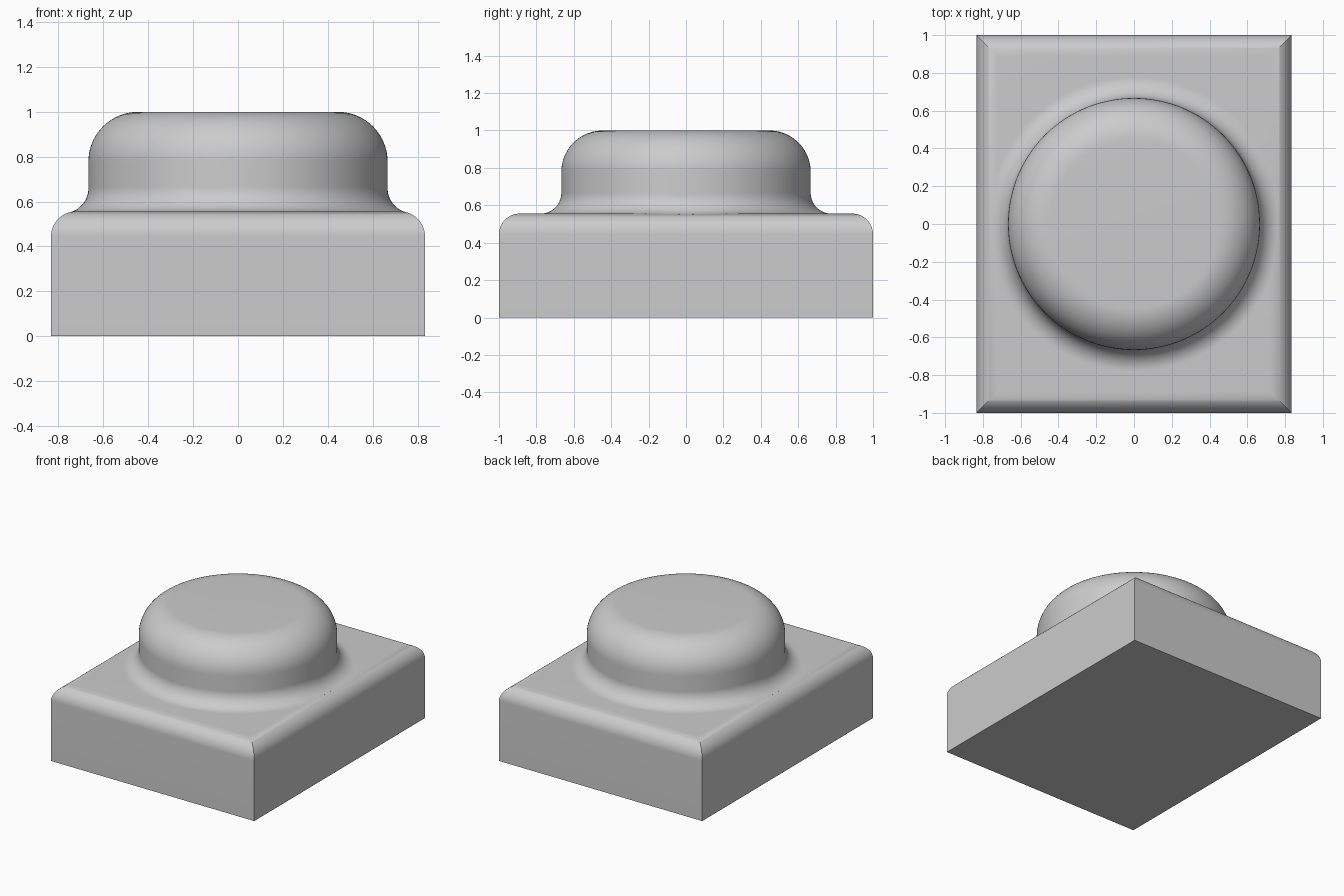
import bpy, bmesh, math

cube = bpy.data.objects.get("Cube")
if cube:
    bpy.data.objects.remove(cube, do_unlink=True)

UNIT = 1 / 9
HALF_X, HALF_Y, BLOCK_TOP = 7.5 * UNIT, 1.0, 5 * UNIT
EDGE = UNIT              # rounding of the block's top edges, and the fillet radius
BOSS_R, BOSS_TOP, BOSS_EDGE = 6 * UNIT, 1.0, 2 * UNIT
STEPS, SEGMENTS = 20, 160

grey = bpy.data.materials.new("plain_grey")
grey.use_nodes = True
colour = (0.6, 0.6, 0.6, 1)
grey.diffuse_color = colour
grey.node_tree.nodes["Principled BSDF"].inputs["Base Color"].default_value = colour


def arc(start, end):
    """Evenly spaced angles between two directions."""
    return [start + (end - start) * i / STEPS for i in range(STEPS + 1)]


def loft(name, rings):
    """Skin a stack of closed rings and cap both ends."""
    bm = bmesh.new()
    loops = [[bm.verts.new(p) for p in ring] for ring in rings]
    for low, high in zip(loops, loops[1:]):
        n = len(low)
        for i in range(n):
            j = (i + 1) % n
            bm.faces.new((low[i], low[j], high[j], high[i]))
    bm.faces.new(loops[0][::-1])
    bm.faces.new(loops[-1])
    bmesh.ops.recalc_face_normals(bm, faces=bm.faces)
    mesh = bpy.data.meshes.new(name)
    bm.to_mesh(mesh)
    bm.free()
    mesh.materials.append(grey)
    obj = bpy.data.objects.new(name, mesh)
    bpy.context.collection.objects.link(obj)
    bpy.ops.object.select_all(action='DESELECT')
    obj.select_set(True)
    bpy.context.view_layer.objects.active = obj
    bpy.ops.object.shade_smooth_by_angle(angle=math.radians(30))
    return obj


# Block: sharp upright corners, rounded top edges mitred at the corners
def rectangle(inset, z):
    x, y = HALF_X - inset, HALF_Y - inset
    return [(-x, -y, z), (x, -y, z), (x, y, z), (-x, y, z)]


block = [rectangle(0, 0)]
for a in arc(0, math.pi / 2):
    block.append(rectangle(EDGE * (1 - math.cos(a)),
                           BLOCK_TOP - EDGE + EDGE * math.sin(a)))
loft("base_block", block)


# Boss: round body whose fillet dips where it meets the rounded block edge
def boss_column(theta):
    c, s = math.cos(theta), math.sin(theta)
    centre = BOSS_R + EDGE
    cx, cy = centre * c, centre * s
    over = max(0, abs(cx) - (HALF_X - EDGE))
    if over:
        cz = BLOCK_TOP - EDGE + math.sqrt((2 * EDGE) ** 2 - over ** 2)
    else:
        cz = BLOCK_TOP + EDGE
    lean = math.asin(over / (2 * EDGE))
    # contact directions on the block and on the boss wall
    floor = (-math.copysign(math.sin(lean), cx), 0, -math.cos(lean))
    wall = (-c, -s, 0)
    span = math.acos(sum(f * w for f, w in zip(floor, wall)))
    column = []
    for a in arc(0, span):
        p, q = math.sin(span - a) / math.sin(span), math.sin(a) / math.sin(span)
        column.append(tuple(o + EDGE * (p * f + q * w)
                            for o, f, w in zip((cx, cy, cz), floor, wall)))
    column.insert(0, (column[0][0], column[0][1], BLOCK_TOP - EDGE))
    for a in arc(0, math.pi / 2):
        r = BOSS_R - BOSS_EDGE + BOSS_EDGE * math.cos(a)
        column.append((r * c, r * s, BOSS_TOP - BOSS_EDGE + BOSS_EDGE * math.sin(a)))
    return column


columns = [boss_column(2 * math.pi * i / SEGMENTS) for i in range(SEGMENTS)]
loft("round_boss", list(zip(*columns)))
